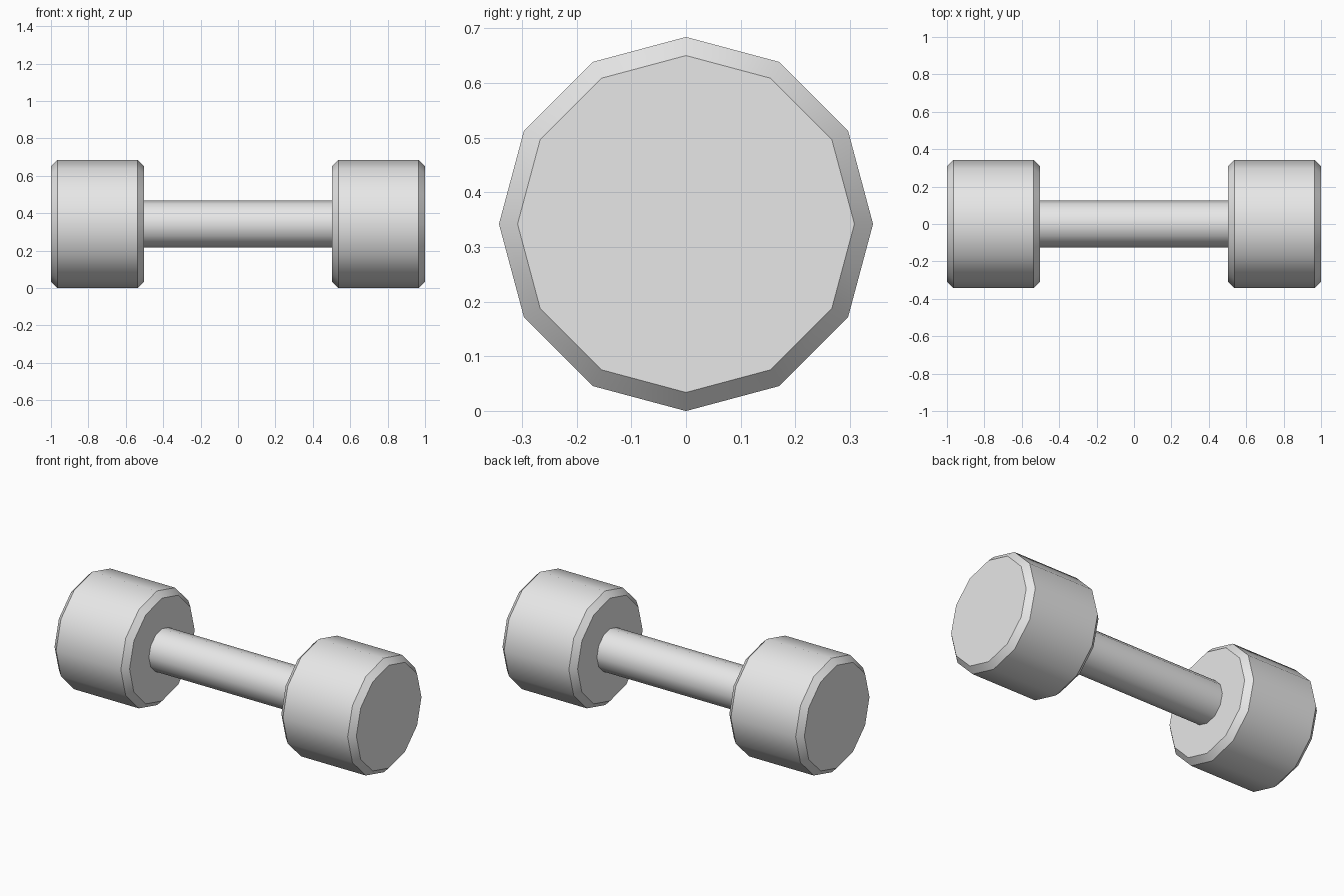
import bpy
import math

cube = bpy.data.objects.get("Cube")
if cube:
    bpy.data.objects.remove(cube, do_unlink=True)

SIDES = 12
RADIUS = 0.342       # weight radius, also the axis height
BEVEL = 0.034
INNER, OUTER = 0.503, 1.0
BAR_RADIUS = 0.125

grey = bpy.data.materials.new("light grey")
grey.use_nodes = True
grey.diffuse_color = (0.8, 0.8, 0.8, 1)
grey.node_tree.nodes["Principled BSDF"].inputs["Base Color"].default_value = (0.8, 0.8, 0.8, 1)


def lathe(name, profile):
    """Closed solid of revolution about the x axis from (x, radius) points."""
    verts, faces = [], []
    for x, r in profile:
        for i in range(SIDES):
            a = 2 * math.pi * i / SIDES
            verts.append((x, r * math.sin(a), RADIUS + r * math.cos(a)))
    for k in range(len(profile) - 1):
        for i in range(SIDES):
            j = (i + 1) % SIDES
            a, b = k * SIDES, (k + 1) * SIDES
            faces.append((a + i, a + j, b + j, b + i))
    last = (len(profile) - 1) * SIDES
    faces.append(tuple(reversed(range(SIDES))))
    faces.append(tuple(range(last, last + SIDES)))
    mesh = bpy.data.meshes.new(name)
    mesh.from_pydata(verts, [], [tuple(reversed(f)) for f in faces])
    mesh.materials.append(grey)
    obj = bpy.data.objects.new(name, mesh)
    bpy.context.collection.objects.link(obj)
    bpy.ops.object.select_all(action='DESELECT')
    obj.select_set(True)
    bpy.context.view_layer.objects.active = obj
    bpy.ops.object.shade_smooth_by_angle(angle=math.radians(35))
    return obj


# Chamfered weights at both ends
for name, start, end in (("left_weight", INNER, OUTER), ("right_weight", -OUTER, -INNER)):
    lathe(name, [(start, RADIUS - BEVEL), (start + BEVEL, RADIUS),
                 (end - BEVEL, RADIUS), (end, RADIUS - BEVEL)])

# Handle bar, seated slightly inside the weights
lathe("handle_bar", [(-INNER - 0.01, BAR_RADIUS), (INNER + 0.01, BAR_RADIUS)])
